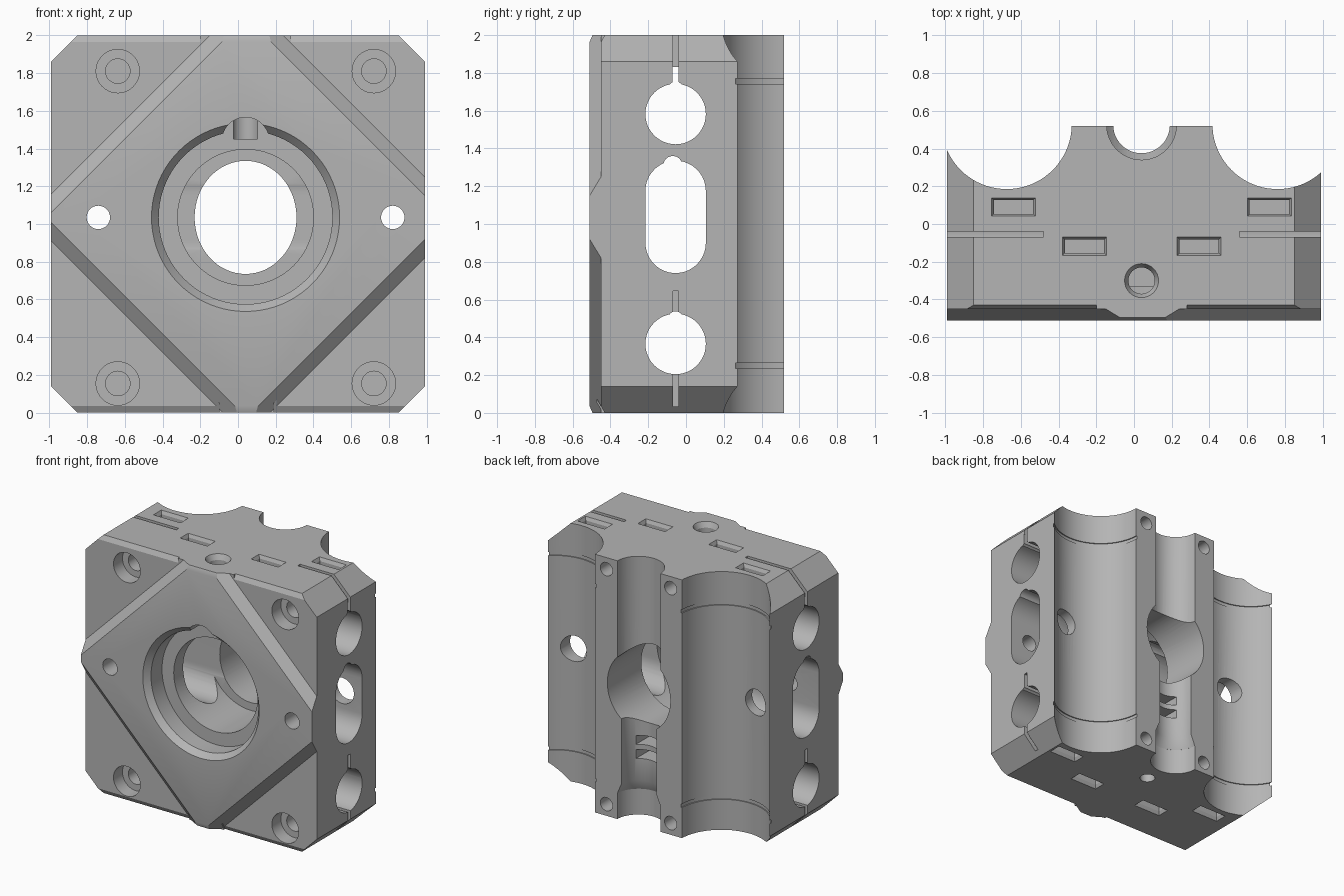
import bpy, bmesh, math
from mathutils import Matrix, Vector

if "Cube" in bpy.data.objects:
    bpy.data.objects.remove(bpy.data.objects["Cube"], do_unlink=True)

CX, CZ = 0.04, 1.035      # motor axis
HX, FRONT, BACK = 0.99, -0.51, 0.52
cutters = []


def add_object(name, bm):
    bmesh.ops.recalc_face_normals(bm, faces=bm.faces)
    mesh = bpy.data.meshes.new(name)
    bm.to_mesh(mesh)
    bm.free()
    obj = bpy.data.objects.new(name, mesh)
    bpy.context.scene.collection.objects.link(obj)
    return obj


def loft(name, rings):
    """Closed solid through a series of rings with equal point counts."""
    bm = bmesh.new()
    loops = [[bm.verts.new(p) for p in ring] for ring in rings]
    n = len(loops[0])
    for a, b in zip(loops, loops[1:]):
        for i in range(n):
            j = (i + 1) % n
            bm.faces.new((a[i], a[j], b[j], b[i]))
    bm.faces.new(loops[0])
    bm.faces.new(loops[-1])
    return add_object(name, bm)


def cut(obj):
    obj.hide_render = True
    cutters.append(obj)
    return obj


def bore(axis, a, b, start, end, r1, r2=None, seg=48, stretch=1.0):
    """Round cutter along an axis; a, b are its other two coordinates."""
    r2 = r1 if r2 is None else r2
    rings = []
    for t, r in ((start, r1), (end, r2)):
        ring = []
        for i in range(seg):
            ang = 2 * math.pi * i / seg
            u, v = a + r * math.cos(ang), b + r * stretch * math.sin(ang)
            ring.append({"x": (t, u, v), "y": (u, t, v), "z": (u, v, t)}[axis])
        rings.append(ring)
    return cut(loft("bore_cutter", rings))


def rect(x0, x1, y0, y1, z):
    return [(x0, y0, z), (x1, y0, z), (x1, y1, z), (x0, y1, z)]


def box(x0, x1, y0, y1, z0, z1):
    return cut(loft("box_cutter", [rect(x0, x1, y0, y1, z0), rect(x0, x1, y0, y1, z1)]))


def octagon(y, inset):
    c, h = 0.86, 1 - inset
    quarter = [(HX, c), (0.85, h)]
    pts = quarter + [(-x, z) for x, z in reversed(quarter)]
    pts += [(-x, -z) for x, z in pts]
    return [(x, y, z + 1) for x, z in pts]


# Main block with clipped corners
block = loft("carriage_block", [octagon(FRONT, 0.035), octagon(FRONT + 0.015, 0), octagon(BACK, 0)])

# Recessed front corners leave a raised diamond motor seat
section = [(0.68, -0.57), (0.75, -0.51), (0.82, -0.45), (2, -0.45), (2, -0.7), (0.68, -0.7)]
for k in range(4):
    wedge = cut(loft("corner_recess_cutter", [[(d, y, t) for d, y in section] for t in (-1.5, 1.5)]))
    turn = Matrix.Rotation(math.radians(45 + 90 * k), 4, "Y")
    wedge.data.transform(Matrix.Translation(Vector((CX + 0.005, 0, CZ))) @ turn)

# Chamfers along the recessed top and bottom edges
for edge, s, spans in ((2, 1, ((-1.1, -0.2), (0.28, 1.1))), (0, -1, ((-1.1, -0.1), (0.19, 1.1)))):
    tri = [(-0.47, edge - s * 0.07), (-0.41, edge + s * 0.035), (-0.47, edge + s * 0.035)]
    for x0, x1 in spans:
        cut(loft("edge_chamfer_cutter", [[(x, y, z) for y, z in tri] for x in (x0, x1)]))

# Rod channels on the back, with thin retaining grooves
for x in (CX + 0.003 - 0.7175, CX + 0.003 + 0.7175):
    bore("z", x, 0.53, -0.1, 2.1, 0.345, seg=80)
    for z in (0.25, 1.755):
        bore("z", x, 0.53, z - 0.014, z + 0.014, 0.353, seg=80)

# Central channel: wide ends, narrow lower neck
bore("z", CX, BACK + 0.005, -0.1, 0.2, 0.185)
bore("z", CX, BACK + 0.005, 0.199, 0.28, 0.185, 0.15)
bore("z", CX, BACK + 0.005, 0.279, 1.0, 0.15)
bore("z", CX, BACK + 0.005, 0.95, 2.1, 0.185)
for z in (0.45, 0.56):
    box(CX - 0.1, CX + 0.1, 0.25, 0.45, z, z + 0.07)

# Stepped motor bore with a relief notch at its top
bore("y", CX, CZ, FRONT - 0.01, FRONT + 0.045, 0.507, 0.46, 80)
bore("y", CX, CZ, FRONT - 0.02, -0.33, 0.46, seg=80)
bore("y", CX, 1.44, FRONT - 0.02, -0.33, 0.125)
bore("y", CX, CZ, -0.4, 0.1, 0.36, seg=64)
bore("y", CX, CZ, 0.05, 0.6, 0.27, seg=64, stretch=1.11)

# Motor screw holes, wider at the back
for x in (CX - 0.78, CX + 0.78):
    bore("y", x, CZ, -0.6, 0.3, 0.062, seg=32)
    bore("y", x, CZ, -0.05, 0.4, 0.1, seg=32)

# Counterbored corner screws and rear land screws
for z in (0.155, 1.81):
    for x in (CX - 0.677, CX + 0.68):
        bore("y", x, z, -0.6, -0.34, 0.115, seg=40)
        bore("y", x, z, -0.4, -0.22, 0.065, seg=32)
for z in (0.09, 1.91):
    for x in (CX - 0.272, CX + 0.278):
        bore("y", x, z, 0.3, 0.6, 0.052, seg=24)

# Cross holes for bearings with relief notches
YS = -0.055
for z in (0.365, 1.582):
    bore("x", YS, z, -1.1, 1.1, 0.16)
    bore("x", YS, z + 0.135, -1.1, 1.1, 0.038, seg=24)
box(-1.1, 1.1, YS - 0.016, YS + 0.016, 1.7, 1.83)

# Elongated side window through the block
slot = []
for i in range(40):
    ang = math.pi * (i % 20) / 19 + (math.pi if i >= 20 else 0)
    z = 1.175 if i < 20 else 0.9
    slot.append((YS + 0.16 * math.cos(ang), z + 0.16 * math.sin(ang)))
cut(loft("side_window_cutter", [[(x, y, z) for y, z in slot] for x in (-1.1, 1.1)]))
bore("x", YS - 0.015, 1.31, -1.1, 1.1, 0.05, seg=24)

# Clamping slits at both sides
for x0, x1 in ((-1.1, -0.48), (0.56, 1.1)):
    for z0, z1 in ((1.7, 2.1), (0.5, 0.645), (0.035, 0.3)):
        box(x0, x1, YS - 0.015, YS + 0.015, z0, z1)

# Tapered nut pockets on top and bottom
for x, y in ((-0.638, 0.09), (0.717, 0.09), (-0.262, -0.118), (0.345, -0.118)):
    for edge, s in ((2, 1), (0, -1)):
        rings = []
        for dz, g in ((0.02, 0.004), (-0.025, -0.018), (-0.12, -0.018)):
            w, h = 0.122 + g, 0.054 + g
            rings.append(rect(x - w, x + w, y - h, y + h, edge + s * dz))
        cut(loft("nut_pocket_cutter", rings))

# Vertical holes
bore("z", CX, -0.3, 1.96, 2.01, 0.07, 0.095, 32)
bore("z", CX, -0.3, 1.45, 2.05, 0.07, seg=32)
bore("z", CX, 0.2, -0.1, 0.25, 0.055, seg=24)

# Carve everything and bake the result
for c in cutters:
    mod = block.modifiers.new(c.name, "BOOLEAN")
    mod.operation, mod.solver, mod.object = "DIFFERENCE", "EXACT", c
graph = bpy.context.evaluated_depsgraph_get()
baked = bpy.data.meshes.new_from_object(block.evaluated_get(graph))
block.modifiers.clear()
block.data = baked
for c in cutters:
    bpy.data.objects.remove(c, do_unlink=True)

# Single grey plastic
GREY = (0.46, 0.46, 0.46, 1)
mat = bpy.data.materials.new("grey_plastic")
mat.use_nodes = True
mat.diffuse_color = GREY
mat.node_tree.nodes["Principled BSDF"].inputs["Base Color"].default_value = GREY
baked.materials.clear()
baked.materials.append(mat)

bpy.ops.object.select_all(action="DESELECT")
block.select_set(True)
bpy.context.view_layer.objects.active = block
bpy.ops.object.shade_smooth_by_angle(angle=math.radians(25))
